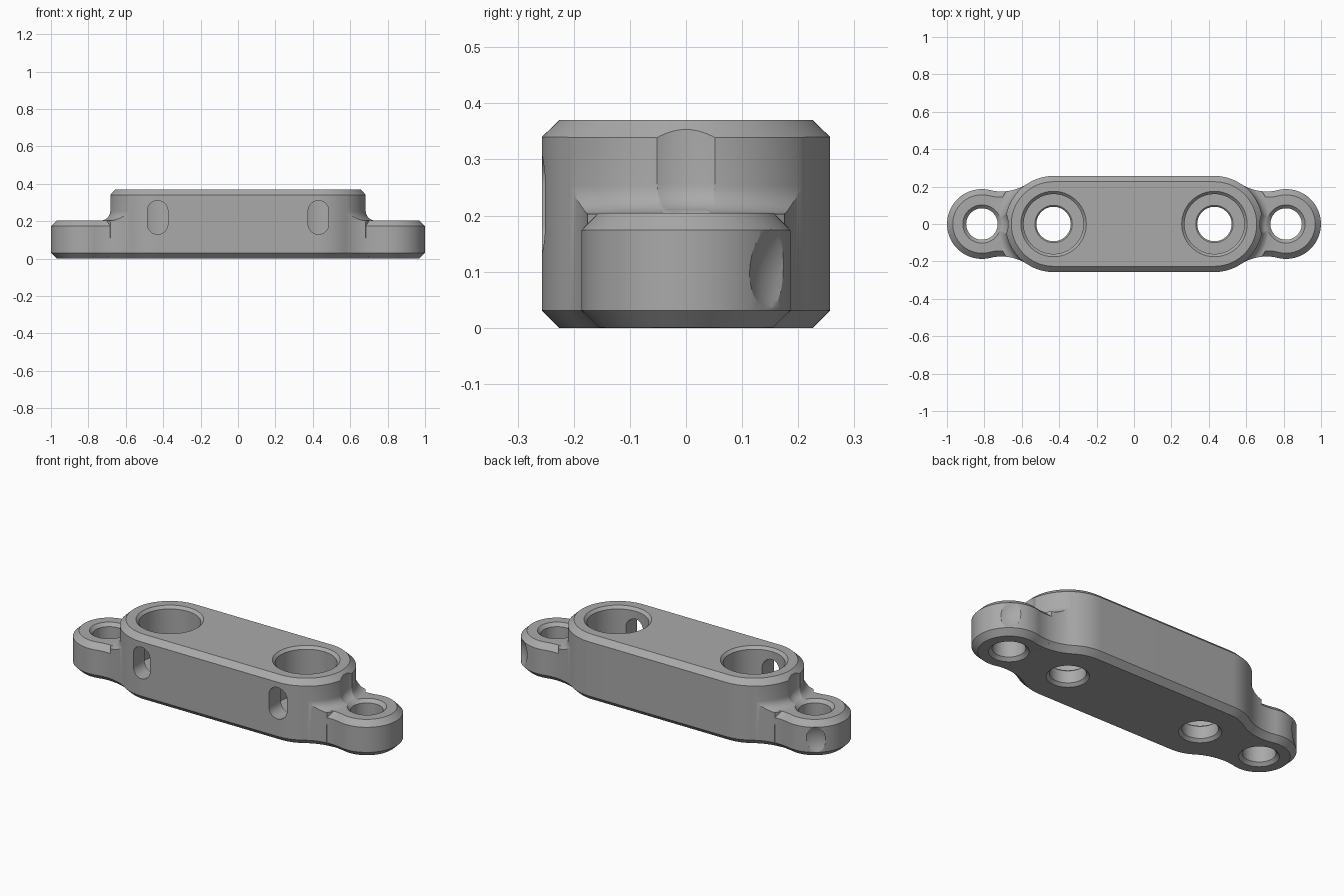
import bpy, bmesh
from math import pi, sin, cos, atan2, sqrt, radians
from mathutils import Matrix

cube = bpy.data.objects.get("Cube")
if cube:
    bpy.data.objects.remove(cube, do_unlink=True)

# Main dimensions
HOLE_X, BODY_R = 0.43, 0.257
EAR_X, EAR_R = 0.813, 0.187
NECK_R = 0.25
BODY_H, EAR_H, CHAMFER, FILLET = 0.37, 0.205, 0.031, 0.05


def arc(cx, cy, r, a, b, n):
    return [(cx + r * cos(a + (b - a) * i / n), cy + r * sin(a + (b - a) * i / n))
            for i in range(n + 1)]


def four_way(quarter):
    """Mirror a quarter outline, running from the long side to the x axis."""
    half = quarter + [(x, -y) for x, y in reversed(quarter[:-1])]
    return half + [(-x, y) for x, y in reversed(half)]


def stadium(off, half=HOLE_X, r=BODY_R):
    return four_way(arc(half, 0, r + off, pi / 2, 0, 32))


def link_outline(off):
    """Stadium blended into two ears by concave necks."""
    d, p, q = EAR_X - HOLE_X, BODY_R + NECK_R, EAR_R + NECK_R
    a = (p * p - q * q + d * d) / (2 * d)
    h = sqrt(p * p - a * a)
    t1, t2 = atan2(h, a), atan2(h, a - d)
    return four_way(arc(HOLE_X, 0, BODY_R + off, pi / 2, t1, 16)
                    + arc(HOLE_X + a, h, NECK_R - off, t1 + pi, t2 + pi, 16)[1:]
                    + arc(EAR_X, 0, EAR_R + off, t2, 0, 32)[1:])


def circle_at(cx):
    return lambda r: arc(cx, 0, r, 0, 2 * pi, 72)[:-1]


def loft(name, outline, levels):
    """Stack outlines at (z, offset) levels into a closed solid."""
    bm = bmesh.new()
    rings = [[bm.verts.new((x, y, z)) for x, y in outline(off)] for z, off in levels]
    for lo, hi in zip(rings, rings[1:]):
        for i in range(len(lo)):
            j = (i + 1) % len(lo)
            bm.faces.new((lo[i], lo[j], hi[j], hi[i]))
    bm.faces.new(rings[0])
    bm.faces.new(rings[-1])
    bmesh.ops.recalc_face_normals(bm, faces=bm.faces)
    mesh = bpy.data.meshes.new(name)
    bm.to_mesh(mesh)
    bm.free()
    obj = bpy.data.objects.new(name, mesh)
    bpy.context.collection.objects.link(obj)
    return obj


def combine(target, tool, operation):
    mod = target.modifiers.new(operation, "BOOLEAN")
    mod.operation, mod.solver, mod.object = operation, "EXACT", tool
    bpy.context.view_layer.objects.active = target
    bpy.ops.object.modifier_apply(modifier=mod.name)
    bpy.data.objects.remove(tool, do_unlink=True)


def fillet_levels(z, off, sign, n=8):
    """Quarter-round levels rising from a flat into a wall."""
    steps = [i * pi / 2 / n for i in range(n + 1)]
    return [(z + FILLET * (1 - cos(t)), off + sign * FILLET * (1 - sin(t))) for t in steps]


# Raised body, kept inside a stadium that flares out at the ears
link = loft("mounting_link", link_outline,
            [(0, -CHAMFER), (CHAMFER, 0), (0.5, 0)])
envelope = loft("body_envelope", stadium,
                [(-0.1, FILLET)] + fillet_levels(EAR_H - 0.002, 0.001, 1)
                + [(BODY_H - CHAMFER, 0.001), (BODY_H, -CHAMFER)])
combine(link, envelope, "INTERSECT")

# Low plate carrying the ears
EPS = 0.0005
plate = loft("ear_plate", link_outline,
             [(EPS, -CHAMFER - EPS), (CHAMFER, -EPS),
              (EAR_H - CHAMFER, -EPS), (EAR_H, -CHAMFER)])
combine(link, plate, "UNION")

for side in (-1, 1):
    ear, pocket = circle_at(side * EAR_X), circle_at(side * HOLE_X)

    # Washer clearance scooped from the body end
    scoop = loft("scoop", ear, [(z, r) for z, r in fillet_levels(EAR_H + 0.001, 0.14, -1)]
                 + [(0.5, 0.14)])
    combine(link, scoop, "DIFFERENCE")

    # Chamfered ear bore
    combine(link, loft("ear_bore", ear, [
        (-0.02, 0.122), (0.018, 0.084), (EAR_H - 0.018, 0.084), (EAR_H + 0.02, 0.122)]),
        "DIFFERENCE")

    # Counterbored body hole
    combine(link, loft("body_bore", pocket, [
        (-0.02, 0.128), (0.016, 0.092), (0.085, 0.092), (0.093, 0.1), (0.0931, 0.16),
        (BODY_H - 0.015, 0.16), (BODY_H + 0.02, 0.195)]), "DIFFERENCE")

    # Slot through the front wall into the counterbore
    slot = loft("slot", lambda off: stadium(off, 0.035, 0.055), [(0, 0), (0.4, 0)])
    slot.data.transform(Matrix.Translation((side * HOLE_X, 0, 0.22))
                        @ Matrix.Rotation(pi / 2, 4, "X") @ Matrix.Rotation(pi / 2, 4, "Z"))
    combine(link, slot, "DIFFERENCE")

    # Shallow dent on the rear of the ear
    bm = bmesh.new()
    bmesh.ops.create_uvsphere(bm, u_segments=48, v_segments=32, radius=1)
    angle = radians(53)
    bm.transform(Matrix.Translation((side * (EAR_X + 0.255 * cos(angle)),
                                     0.255 * sin(angle), 0.105))
                 @ Matrix.Rotation(pi / 2 - side * (pi / 2 - angle), 4, "Z")
                 @ Matrix.Rotation(side * radians(-25), 4, "X")
                 @ Matrix.Diagonal((0.085, 0.105, 0.125, 1)))
    mesh = bpy.data.meshes.new("dent")
    bm.to_mesh(mesh)
    bm.free()
    dent = bpy.data.objects.new("dent", mesh)
    bpy.context.collection.objects.link(dent)
    combine(link, dent, "DIFFERENCE")

# Single grey finish
grey = bpy.data.materials.new("grey_metal")
grey.use_nodes = True
colour = (0.4, 0.4, 0.4, 1)
grey.diffuse_color = colour
grey.node_tree.nodes["Principled BSDF"].inputs["Base Color"].default_value = colour
link.data.materials.clear()
link.data.materials.append(grey)

bpy.ops.object.select_all(action="DESELECT")
link.select_set(True)
bpy.context.view_layer.objects.active = link
bpy.ops.object.shade_smooth_by_angle(angle=radians(30))
